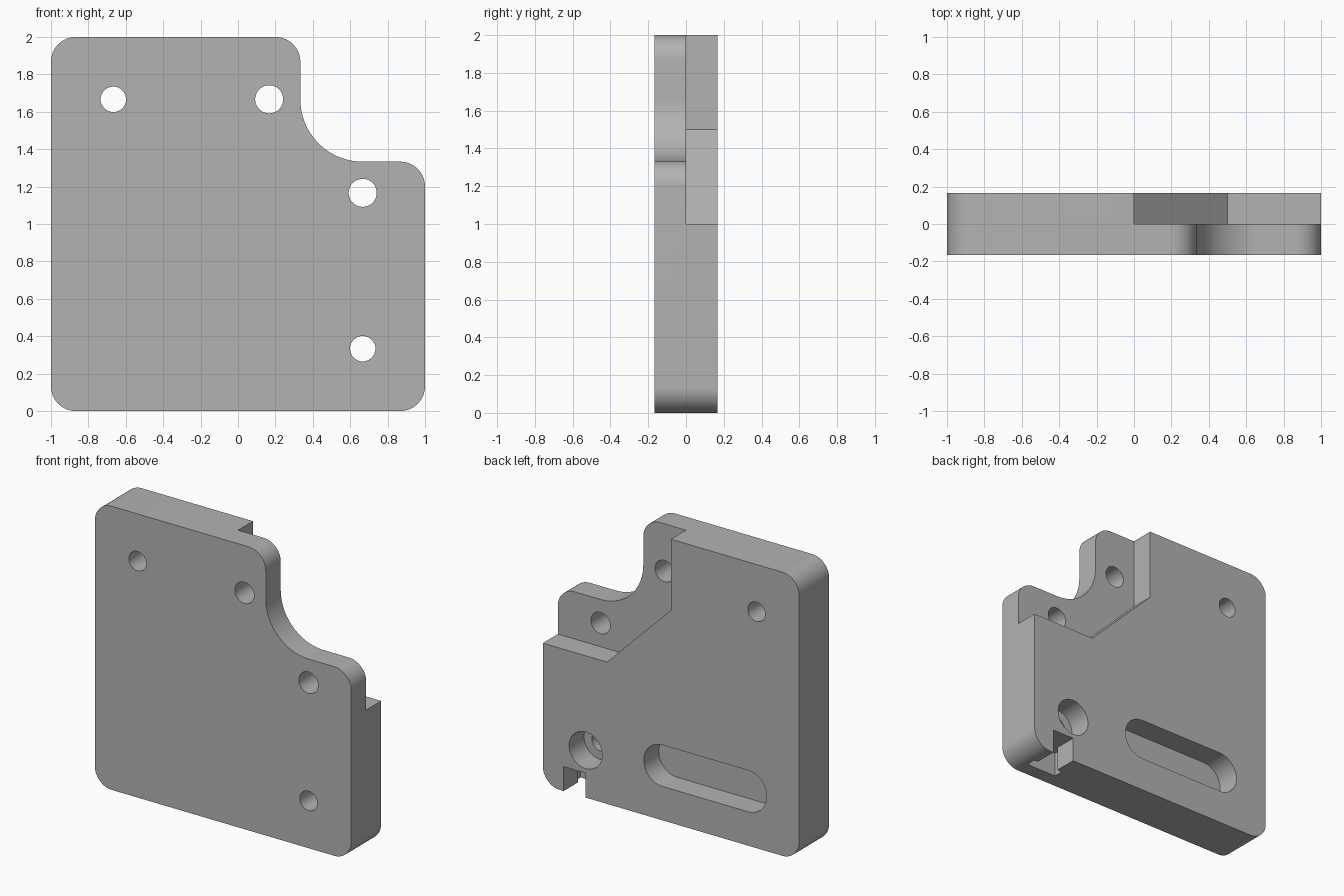
import bpy
import bmesh
from math import cos, sin, pi, radians

cube = bpy.data.objects.get("Cube")
if cube:
    bpy.data.objects.remove(cube, do_unlink=True)

HALF = 1 / 6       # half thickness
R = 0.133          # outer corner radius
T = 1 / 3          # hole inset and large fillet radius


def arc(x, z, r, start, end, n=16):
    """Points on an arc in the xz plane, angles in degrees."""
    return [(x + r * cos(radians(start + (end - start) * i / n)),
             z + r * sin(radians(start + (end - start) * i / n)))
            for i in range(n + 1)]


def rect(x0, x1, z0, z1):
    return [(x0, z0), (x1, z0), (x1, z1), (x0, z1)]


def prism(name, outline, y0, y1):
    """Extrude an xz outline from y0 to y1."""
    bm = bmesh.new()
    face = bm.faces.new([bm.verts.new((x, y0, z)) for x, z in outline])
    out = bmesh.ops.extrude_face_region(bm, geom=[face])
    verts = [v for v in out["geom"] if isinstance(v, bmesh.types.BMVert)]
    bmesh.ops.translate(bm, verts=verts, vec=(0, y1 - y0, 0))
    bmesh.ops.recalc_face_normals(bm, faces=bm.faces)
    mesh = bpy.data.meshes.new(name)
    bm.to_mesh(mesh)
    bm.free()
    obj = bpy.data.objects.new(name, mesh)
    bpy.context.collection.objects.link(obj)
    return obj


def cut(name, outline, y0, y1):
    """Subtract a prism from the body."""
    cutter = prism(name, outline, y0, y1)
    cutter.hide_render = True
    mod = body.modifiers.new(name, "BOOLEAN")
    mod.operation = "DIFFERENCE"
    mod.solver = "EXACT"
    mod.object = cutter
    bpy.ops.object.modifier_apply(modifier=mod.name)
    bpy.data.objects.remove(cutter, do_unlink=True)


# Block with three rounded corners
body = prism("mounting_plate",
             arc(-1 + R, R, R, 180, 270) + arc(1 - R, R, R, 270, 360)
             + [(1, 2)] + arc(-1 + R, 2 - R, R, 90, 180), -HALF, HALF)
bpy.context.view_layer.objects.active = body
body.select_set(True)

# Rear pocket with a diagonal wall
cut("rear_pocket", [(0, 2.2), (0, 1.5), (0.5, 1), (1.2, 1), (1.2, 2.2)], 0, 0.5)

# Curved corner relief through the front layer
cut("corner_relief",
    arc(T - R, 2 - R, R, 90, 0) + arc(2 * T, 2 - T, T, 180, 270, 32)
    + arc(1 - R, 4 * T - R, R, 90, 0)
    + [(1.2, 4 * T - R), (1.2, 2.2), (T - R, 2.2)], -0.5, 0.1)

# Through holes
for i, (x, z, r) in enumerate([(-2 * T, 5 * T, 0.068), (HALF, 5 * T, 0.075),
                               (2 * T, 7 * HALF, 0.075), (2 * T, T, 0.068)]):
    cut(f"hole_{i}", arc(x, z, r, 0, 360, 40)[:-1], -0.5, 0.5)

# Rear counterbore and blind slot
cut("counterbore", arc(2 * T, T, 0.129, 0, 360, 48)[:-1], 0, 0.5)
cut("blind_slot", arc(0.067, 0.385, 0.146, -90, 90, 24)
    + arc(-0.6, 0.385, 0.146, 90, 270, 24), 0, 0.5)

# T-shaped notch in the bottom edge
cut("notch_mouth", rect(0.667, 0.838, -0.2, 0.172), -0.03, 0.5)
cut("notch_undercut", rect(0.63, 0.867, -0.2, 0.172), -0.065, 0.005)

# Material and shading
mat = bpy.data.materials.new("plain_grey")
mat.use_nodes = True
grey = (0.45, 0.45, 0.45, 1)
mat.diffuse_color = grey
mat.node_tree.nodes["Principled BSDF"].inputs["Base Color"].default_value = grey
body.data.materials.clear()
body.data.materials.append(mat)
for p in body.data.polygons:
    p.material_index = 0
bpy.ops.object.shade_smooth_by_angle(angle=radians(30))
